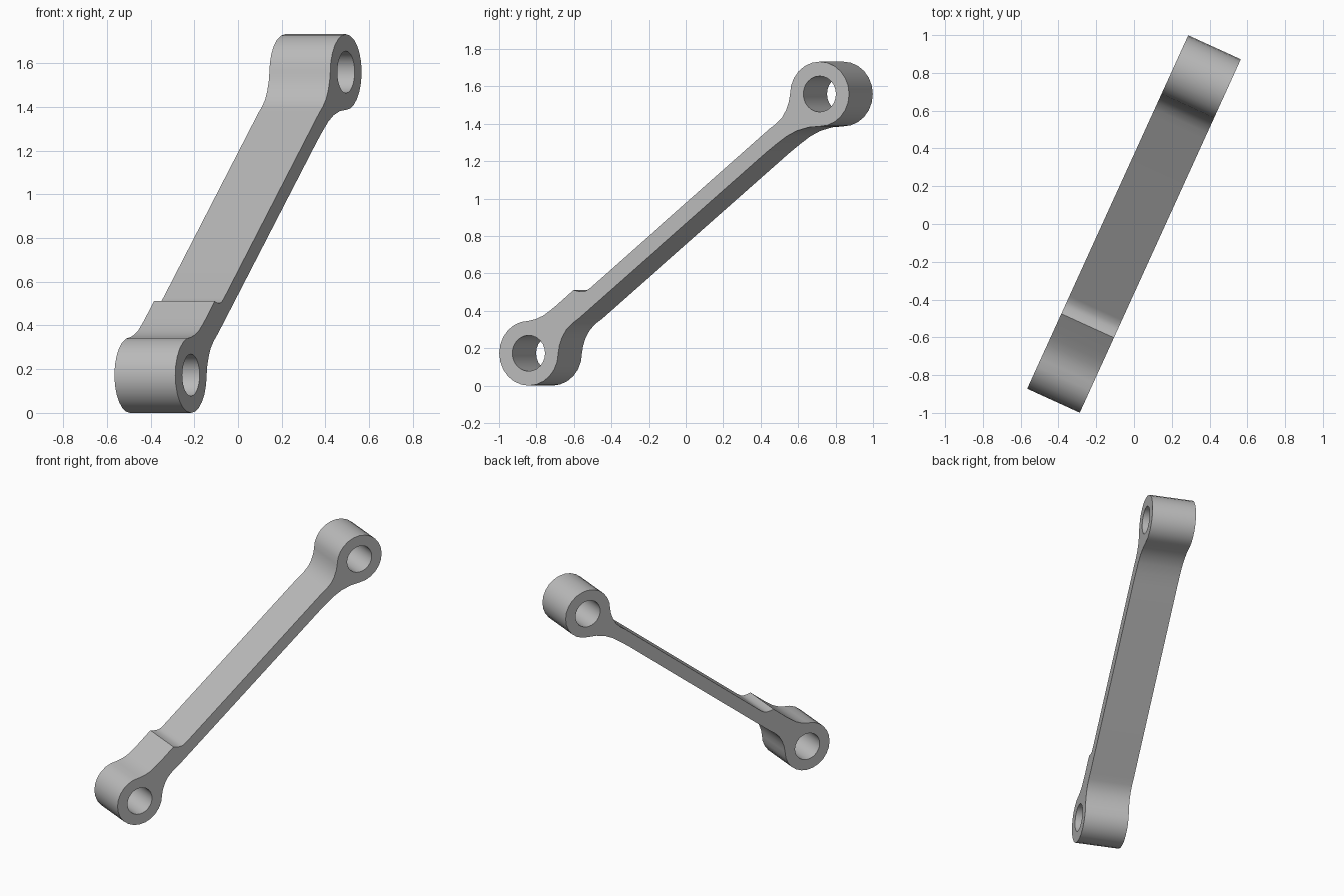
import bpy
import bmesh
import math
from mathutils import Vector

cube = bpy.data.objects.get("Cube")
if cube:
    bpy.data.objects.remove(cube, do_unlink=True)

WIDTH = 0.306            # across the link
EYE_U, EYE_R, HOLE_R = 0.855, 0.173, 0.096
LOW_Z, MID_Z = 0.173, 0.866
YAW = math.radians(65.5)
ALONG = Vector((math.cos(YAW), math.sin(YAW), 0))
ACROSS = Vector((math.sin(YAW), -math.cos(YAW), 0))


def arc(u, z, r, start, end, steps):
    angles = [math.radians(start + (end - start) * i / steps) for i in range(steps + 1)]
    return [(u + r * math.cos(a), z + r * math.sin(a)) for a in angles]


def turned(points):
    """The same points turned half a turn about the middle of the link."""
    return [(-u, 2 * MID_Z - z) for u, z in points]


# Lower eye outline and its flare into the underside of the bar
lower_eye = arc(-EYE_U, LOW_Z, EYE_R, 90, 360, 18)
flare = [(-0.675, 0.214), (-0.659, 0.258), (-0.635, 0.298), (-0.6, 0.332), (-0.56, 0.36)]
shoulder = [(-0.52, 0.505), (-0.545, 0.502), (-0.57, 0.505), (-0.592, 0.511),
            (-0.69, 0.431), (-0.73, 0.401), (-0.77, 0.374), (-0.812, 0.356)]
plain_neck = [(-0.54, 0.487), (-0.6, 0.442), (-0.66, 0.4), (-0.72, 0.37), (-0.79, 0.351)]

# Full outline: the upper end is the lower end turned, without the raised shoulder
outline = (lower_eye + flare + turned(plain_neck) + turned(lower_eye)
           + turned(flare) + [(-0.49, 0.525)] + shoulder)
lower_hole = arc(-EYE_U, LOW_Z, HOLE_R, 0, 345, 23)

# Fill the profile around the two holes and extrude it across the width
bm = bmesh.new()
edges = []
for loop in (outline, lower_hole, turned(lower_hole)):
    verts = [bm.verts.new(ALONG * u + Vector((0, 0, z)) - ACROSS * WIDTH / 2) for u, z in loop]
    edges += [bm.edges.new((v, verts[i - 1])) for i, v in enumerate(verts)]
bmesh.ops.triangle_fill(bm, use_beauty=True, use_dissolve=False, edges=edges, normal=ACROSS)
grown = bmesh.ops.extrude_face_region(bm, geom=bm.faces[:], use_keep_orig=True)
moved = [g for g in grown["geom"] if isinstance(g, bmesh.types.BMVert)]
bmesh.ops.translate(bm, verts=moved, vec=ACROSS * WIDTH)
bmesh.ops.recalc_face_normals(bm, faces=bm.faces[:])

mesh = bpy.data.meshes.new("link_arm")
bm.to_mesh(mesh)
bm.free()
link = bpy.data.objects.new("link_arm", mesh)
bpy.context.collection.objects.link(link)

# Plain grey metal
grey = bpy.data.materials.new("plain_grey")
grey.use_nodes = True
colour = (0.5, 0.5, 0.5, 1)
grey.diffuse_color = colour
grey.node_tree.nodes["Principled BSDF"].inputs["Base Color"].default_value = colour
mesh.materials.append(grey)

# Smooth eyes and flares, crisp side edges
bpy.ops.object.select_all(action="DESELECT")
link.select_set(True)
bpy.context.view_layer.objects.active = link
bpy.ops.object.shade_smooth_by_angle(angle=math.radians(30))
